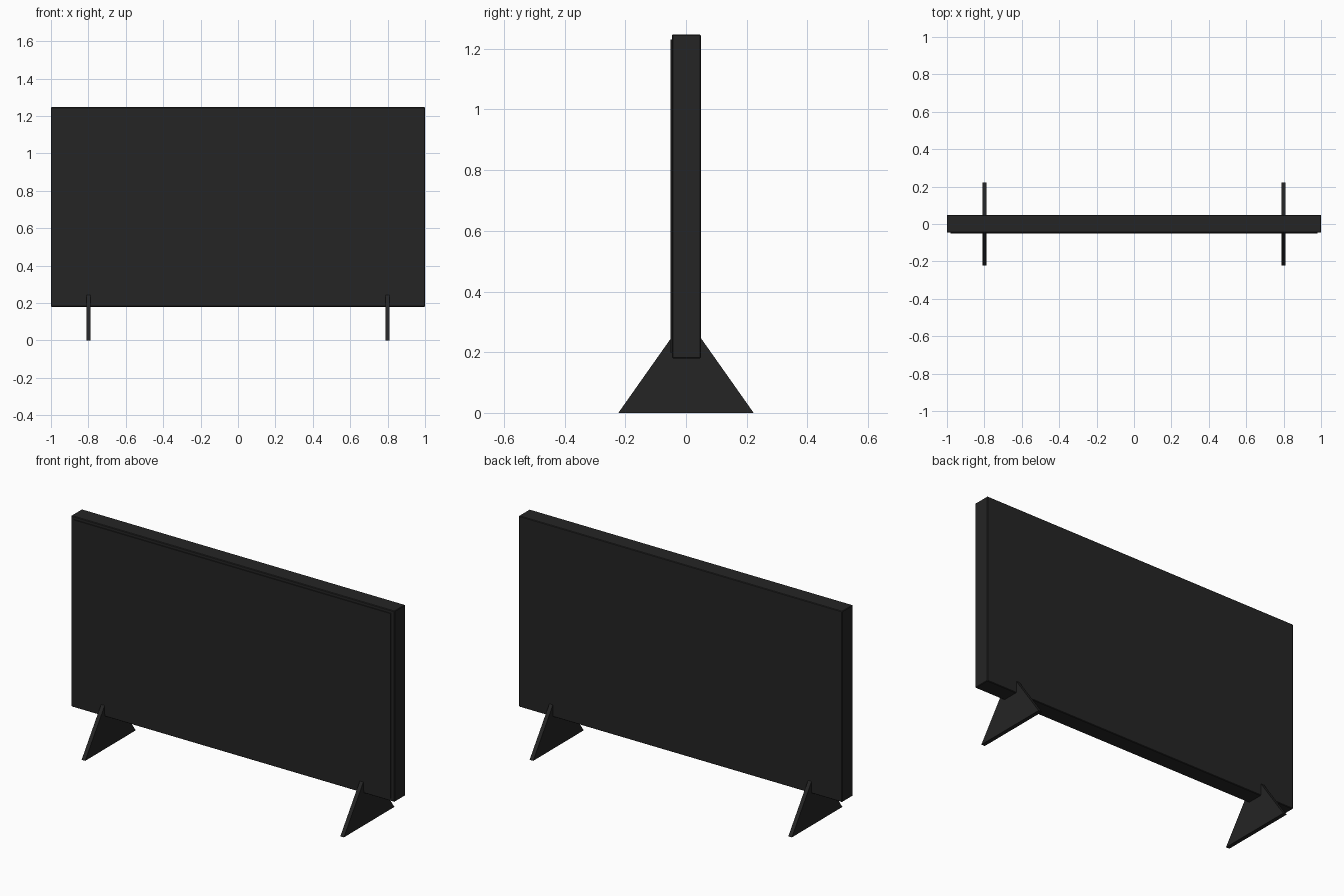
import bpy
import bmesh

cube = bpy.data.objects.get("Cube")
if cube:
    bpy.data.objects.remove(cube, do_unlink=True)

# Single matte black finish
black = bpy.data.materials.new("matte_black")
black.use_nodes = True
colour = (0.018, 0.018, 0.018, 1)
black.diffuse_color = colour
bsdf = black.node_tree.nodes["Principled BSDF"]
bsdf.inputs["Base Color"].default_value = colour
bsdf.inputs["Roughness"].default_value = 0.6


def prism(name, profile, x0, x1):
    """Extrude a (y, z) profile along x from x0 to x1."""
    bm = bmesh.new()
    face = bm.faces.new([bm.verts.new((x0, y, z)) for y, z in profile])
    ext = bmesh.ops.extrude_face_region(bm, geom=[face])
    verts = [g for g in ext["geom"] if isinstance(g, bmesh.types.BMVert)]
    bmesh.ops.translate(bm, verts=verts, vec=(x1 - x0, 0, 0))
    bmesh.ops.recalc_face_normals(bm, faces=bm.faces)
    mesh = bpy.data.meshes.new(name)
    bm.to_mesh(mesh)
    bm.free()
    mesh.materials.append(black)
    obj = bpy.data.objects.new(name, mesh)
    bpy.context.collection.objects.link(obj)
    return obj


def rect(y0, y1, z0, z1):
    return [(y0, z0), (y1, z0), (y1, z1), (y0, z1)]


# Main housing with slightly softened edges
housing = prism("housing", rect(-0.046, 0.049, 0.18, 1.247), -1, 1)
bevel = housing.modifiers.new("edge_bevel", "BEVEL")
bevel.width = 0.003
bevel.segments = 1

# Thin screen plate standing proud of the front
prism("screen", rect(-0.051, -0.045, 0.197, 1.23), -0.98, 0.98)

# Triangular feet, with their peaks buried in the housing
for side, x in (("left", 0.8), ("right", -0.8)):
    prism(side + "_foot", [(-0.223, 0), (0.223, 0), (0, 0.316)],
          x - 0.011, x + 0.011)
